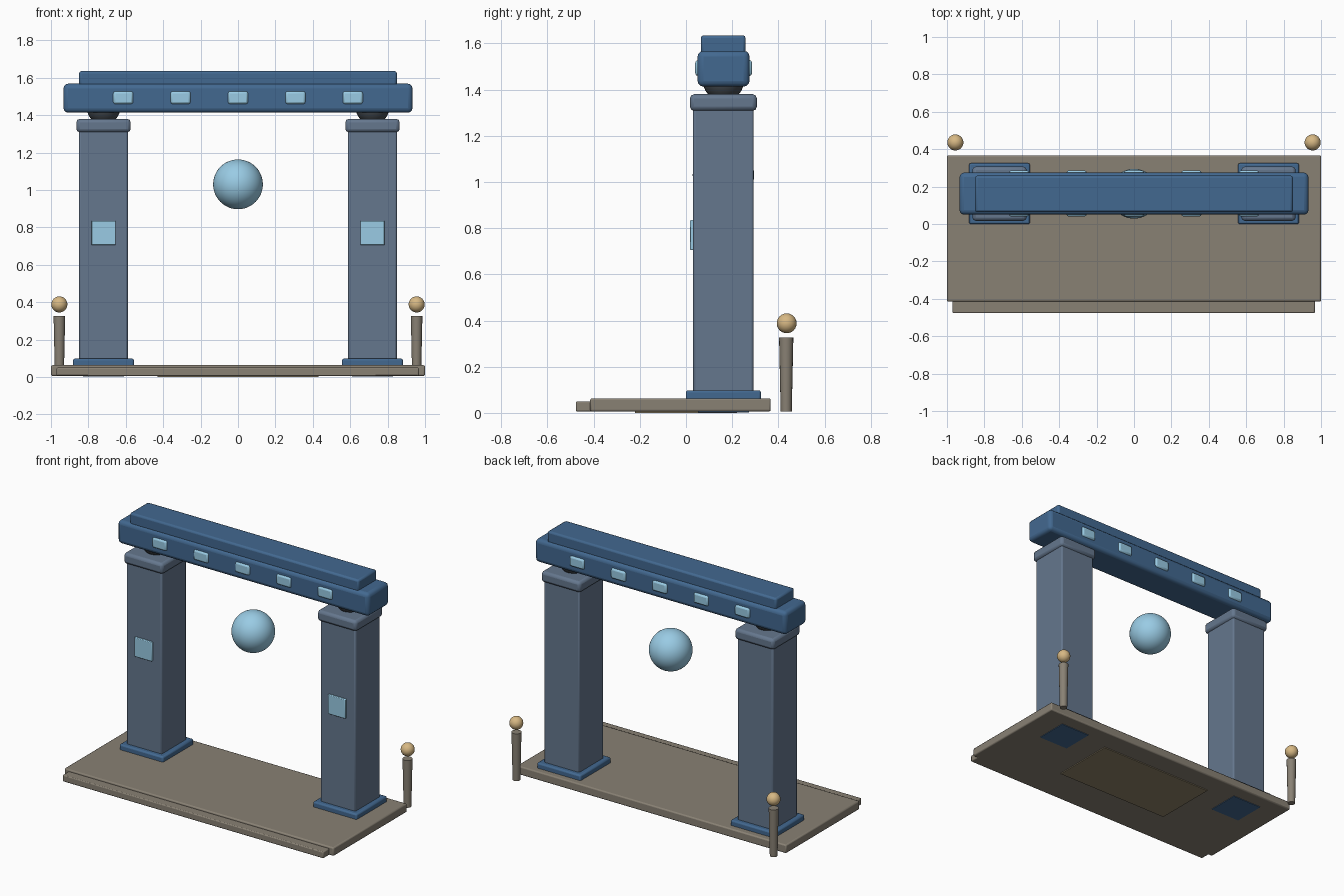
import bpy
import math

if "Cube" in bpy.data.objects:
    bpy.data.objects.remove(bpy.data.objects["Cube"])


def mat(name, rgb):
    m = bpy.data.materials.new(name)
    m.diffuse_color = (*rgb, 1)
    m.use_nodes = True
    m.node_tree.nodes["Principled BSDF"].inputs["Base Color"].default_value = m.diffuse_color
    return m


BLUE = mat("deep_blue", (0.055, 0.14, 0.28))
SLATE = mat("slate_blue", (0.13, 0.185, 0.27))
STONE = mat("stone", (0.25, 0.22, 0.175))
GLOW = mat("pale_blue", (0.32, 0.6, 0.78))
LAMP = mat("warm_lamp", (0.68, 0.48, 0.23))
DARK = mat("dark_metal", (0.06, 0.07, 0.08))
SAND = mat("dark_sand", (0.28, 0.23, 0.14))


def finish(ob, name, material):
    ob.name = name
    ob.data.materials.append(material)
    bpy.ops.object.shade_smooth_by_angle(angle=math.radians(35))
    return ob


def box(name, x, y, z, material, bevel=0.0, segments=2):
    """Box from (min, max) ranges with optional rounded edges."""
    bpy.ops.mesh.primitive_cube_add(
        size=1, location=[(a + b) / 2 for a, b in (x, y, z)])
    ob = bpy.context.object
    ob.scale = [b - a for a, b in (x, y, z)]
    bpy.ops.object.transform_apply(location=False, rotation=False, scale=True)
    if bevel:
        mod = ob.modifiers.new("bevel", 'BEVEL')
        mod.width = bevel
        mod.segments = segments
    return finish(ob, name, material)


def ball(name, loc, r, material, seg=32):
    bpy.ops.mesh.primitive_uv_sphere_add(
        radius=r, location=loc, segments=seg, ring_count=seg // 2)
    return finish(bpy.context.object, name, material)


def cbox(name, cx, cy, half, z, material, bevel):
    """Square box centred on (cx, cy)."""
    return box(name, (cx - half[0], cx + half[0]), (cy - half[1], cy + half[1]),
               z, material, bevel)


# Platform, front step and underside panel
box("platform", (-1, 1), (-0.415, 0.367), (0.006, 0.063), STONE, 0.008)
box("front_step", (-0.97, 0.967), (-0.477, -0.40), (0.006, 0.05), STONE, 0.006)
box("underside_panel", (-0.43, 0.43), (-0.22, 0.22), (0, 0.03), SAND)

PY = 0.162  # depth of the gate's centre line

for side, s in (("left", -1), ("right", 1)):
    px = s * 0.719
    # Pillar with foot, capital, ball joint and front tile
    cbox(side + "_foot", px, PY, (0.163, 0.163), (0.04, 0.098), BLUE, 0.01)
    cbox(side + "_foot_underside", px, PY, (0.11, 0.11), (0.002, 0.05), BLUE, 0)
    cbox(side + "_pillar", px, PY, (0.131, 0.131), (0.05, 1.33), SLATE, 0.01)
    cbox(side + "_capital", px, PY, (0.145, 0.145), (1.308, 1.38), SLATE, 0.018)
    ball(side + "_joint", (px, PY, 1.44), 0.09, DARK, 24)
    box(side + "_tile", (px - 0.065, px + 0.065), (0.018, 0.04),
        (0.705, 0.835), GLOW, 0.004)
    # Lamp post with floating globe
    bpy.ops.mesh.primitive_cone_add(
        vertices=16, radius1=0.024, radius2=0.031, depth=0.32,
        location=(s * 0.955, 0.434, 0.167))
    finish(bpy.context.object, side + "_lamp_post", STONE)
    ball(side + "_lamp_globe", (s * 0.955, 0.436, 0.388), 0.043, LAMP, 24)

# Lintel beam with roof slab
box("lintel", (-0.933, 0.933), (0.05, 0.275), (1.413, 1.568), BLUE, 0.025, 3)
box("roof_slab", (-0.85, 0.85), (0.064, 0.258), (1.555, 1.635), BLUE, 0.012)

# Small windows passing through the lintel, visible front and back
for i in range(5):
    cx = (i - 2) * 0.307
    box("lintel_window_%d" % (i + 1), (cx - 0.054, cx + 0.054),
        (0.04, 0.286), (1.459, 1.528), GLOW, 0.012)

# Floating orb
ball("orb", (0, PY, 1.03), 0.133, GLOW, 48)
